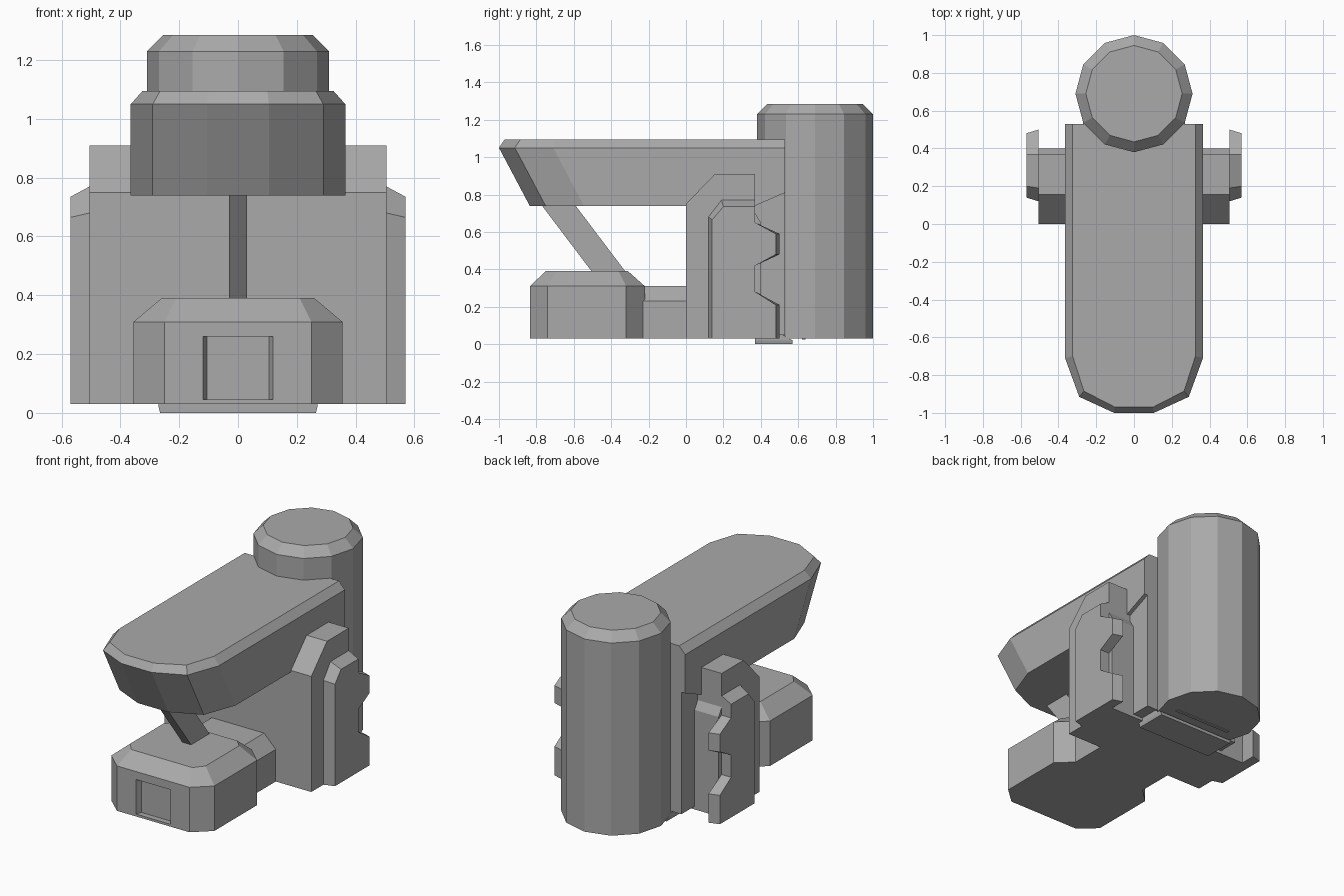
import bpy, bmesh, math

if "Cube" in bpy.data.objects:
    bpy.data.objects.remove(bpy.data.objects["Cube"], do_unlink=True)

grey = bpy.data.materials.new("plain_grey")
grey.use_nodes = True
grey.diffuse_color = (0.4, 0.4, 0.4, 1)
grey.node_tree.nodes["Principled BSDF"].inputs["Base Color"].default_value = (0.4, 0.4, 0.4, 1)


def loft(name, rings):
    """Skin a closed solid through matching rings of points."""
    bm = bmesh.new()
    loops = [[bm.verts.new(p) for p in ring] for ring in rings]
    for a, b in zip(loops, loops[1:]):
        for i in range(len(a)):
            j = (i + 1) % len(a)
            bm.faces.new((a[i], a[j], b[j], b[i]))
    bm.faces.new(loops[0][::-1])
    bm.faces.new(loops[-1])
    bmesh.ops.recalc_face_normals(bm, faces=bm.faces[:])
    mesh = bpy.data.meshes.new(name)
    bm.to_mesh(mesh)
    bm.free()
    mesh.materials.append(grey)
    obj = bpy.data.objects.new(name, mesh)
    bpy.context.collection.objects.link(obj)
    return obj


def side_prism(name, x0, x1, profile, outer=None):
    """Extrude a (y, z) profile across x, optionally to a second profile."""
    return loft(name, [[(x0, y, z) for y, z in profile],
                       [(x1, y, z) for y, z in outer or profile]])


def rect(x, y0, y1, z):
    return [(-x, y0, z), (x, y0, z), (x, y1, z), (-x, y1, z)]


def mirrored(half, z):
    """Close a half outline of (x, y) points across x = 0."""
    return [(x, y, z) for x, y in half] + [(-x, y, z) for x, y in reversed(half)]


# Twelve-sided tower with a chamfered cap
def circle(r, z):
    steps = [math.radians(30 * i) for i in range(12)]
    return [(r * math.cos(a), 0.69 + r * math.sin(a), z) for a in steps]


loft("tower", [circle(0.31, 0.03), circle(0.31, 1.23), circle(0.255, 1.285)])


# Overhanging head, its nose leaning forward towards the top
def head_ring(z, back):
    s = (1.05 - z) * 0.53
    return mirrored([(0.365, back), (0.365, -0.71 + s), (0.29, -0.915 + s), (0.105, -1 + s)], z)


head_top = mirrored([(0.325, 0.53), (0.325, -0.70), (0.265, -0.885), (0.1, -0.97)], 1.095)
loft("head", [head_ring(0.74, 0.37), head_ring(0.81, 0.53), head_ring(1.05, 0.53), head_top])

# Central body with broad stepped shoulders
loft("body", [rect(0.34, 0.02, 0.53, 0.05), rect(0.34, 0.02, 0.53, 0.85)])
side_prism("shoulders", -0.505, 0.505,
           [(0, 0.03), (0, 0.75), (0.155, 0.91), (0.37, 0.91), (0.37, 0.7), (0.4, 0.65), (0.4, 0.03)])

# Notched side plates with a bevelled outer rim
teeth = [(0.37, 0.65), (0.5, 0.59), (0.5, 0.48), (0.37, 0.42), (0.37, 0.28), (0.5, 0.21), (0.5, 0.03)]
inner = [(0.12, 0.03), (0.12, 0.68), (0.19, 0.77), (0.37, 0.77)] + teeth
outer = [(0.14, 0.03), (0.14, 0.665), (0.2, 0.735), (0.37, 0.735)]
outer += [(min(y, 0.48), z) for y, z in teeth]
for side, name in ((1, "left"), (-1, "right")):
    side_prism(name + "_side_plate", side * 0.505, side * 0.57, inner, outer)


# Chamfered foot with a shallow front recess
foot_outline = [(0.25, -0.22), (0.355, -0.32), (0.355, -0.74), (0.25, -0.835)]
foot_top = [(0.21, -0.31), (0.26, -0.36), (0.26, -0.69), (0.21, -0.75)]
foot = loft("foot", [mirrored(foot_outline, 0.03), mirrored(foot_outline, 0.31),
                     mirrored(foot_top, 0.39)])


def recess_ring(x, y):
    return [(-x, y, 0.045), (x, y, 0.045), (x, y, 0.26), (-x, y, 0.26)]


cutter = loft("recess_cutter", [recess_ring(0.13, -0.86), recess_ring(0.105, -0.80)])
cutter.hide_render = True
cutter.hide_viewport = True
cut = foot.modifiers.new("recess", "BOOLEAN")
cut.operation = "DIFFERENCE"
cut.solver = "EXACT"
cut.object = cutter

# Connector from foot to body, and the leaning strut under the head
loft("connector", [rect(0.26, -0.24, 0.02, z) for z in (0.03, 0.23)] + [rect(0.18, -0.24, 0.02, 0.31)])
side_prism("strut", -0.03, 0.03, [(-0.80, 0.78), (-0.62, 0.78), (-0.31, 0.37), (-0.49, 0.37)])

# Thin plate and ridge underneath
loft("bottom_plate", [rect(0.265, 0.37, 0.57, 0), rect(0.27, 0.37, 0.57, 0.02),
                      rect(0.27, 0.37, 0.5, 0.06)])
loft("bottom_ridge", [rect(0.2, 0.62, 0.64, 0.025), rect(0.2, 0.62, 0.64, 0.04)])
